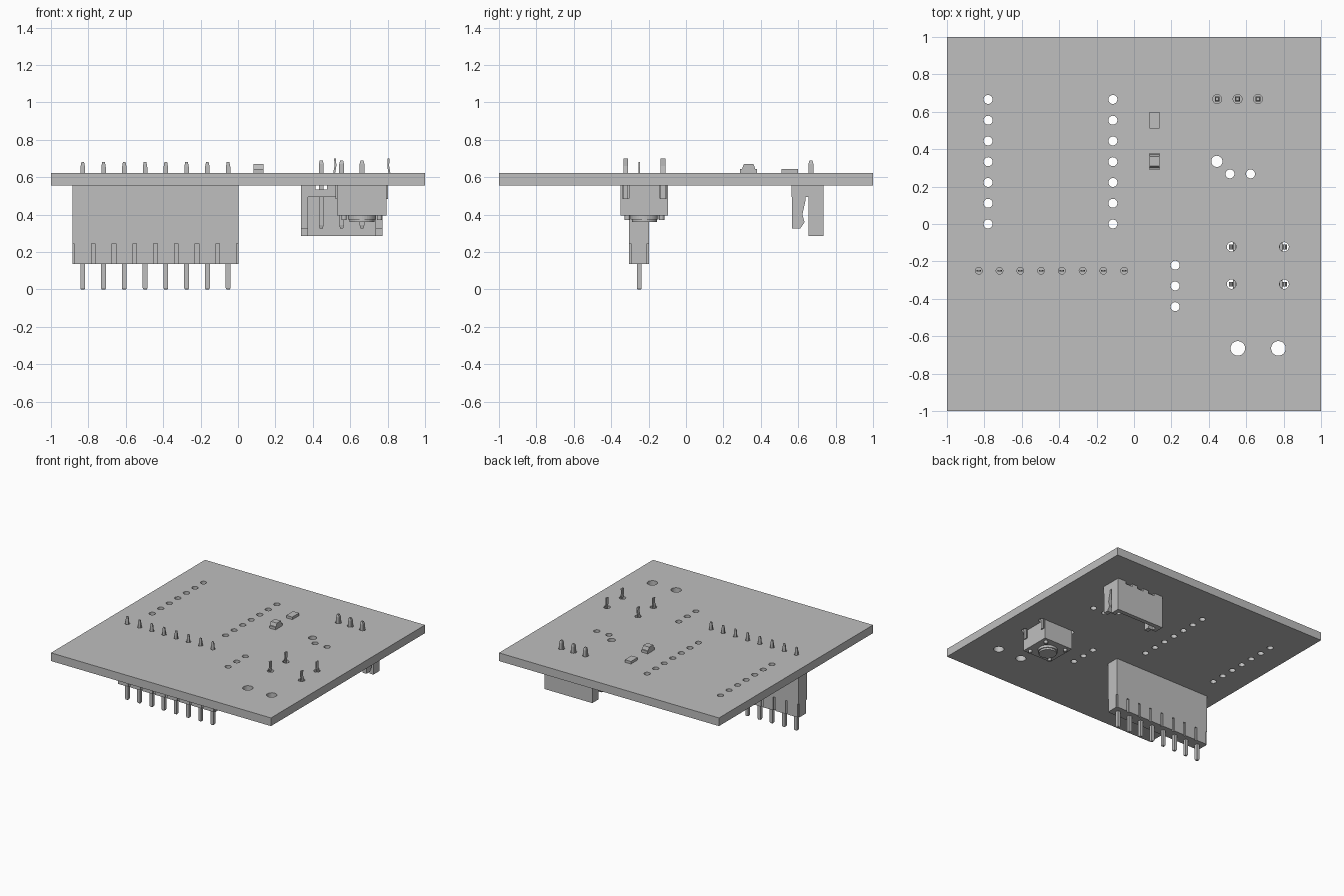
import bpy, bmesh, math
from mathutils import Matrix, Vector

cube = bpy.data.objects.get("Cube")
if cube:
    bpy.data.objects.remove(cube, do_unlink=True)

grey = bpy.data.materials.new("plain grey")
grey.use_nodes = True
tone = (0.52, 0.52, 0.52, 1)
grey.diffuse_color = tone
grey.node_tree.nodes["Principled BSDF"].inputs["Base Color"].default_value = tone


def finish(name, bm):
    bmesh.ops.recalc_face_normals(bm, faces=bm.faces)
    mesh = bpy.data.meshes.new(name)
    bm.to_mesh(mesh)
    bm.free()
    mesh.materials.append(grey)
    ob = bpy.data.objects.new(name, mesh)
    bpy.context.collection.objects.link(ob)
    return ob


def box(bm, x0, x1, y0, y1, z0, z1):
    size = Matrix.Diagonal((x1 - x0, y1 - y0, z1 - z0, 1))
    mid = Matrix.Translation(((x0 + x1) / 2, (y0 + y1) / 2, (z0 + z1) / 2))
    bmesh.ops.create_cube(bm, size=1, matrix=mid @ size)


def disc(bm, x, y, z0, z1, r_low, r_high=None, sides=32):
    bmesh.ops.create_cone(bm, cap_ends=True, segments=sides, radius1=r_low,
                          radius2=r_high or r_low, depth=z1 - z0,
                          matrix=Matrix.Translation((x, y, (z0 + z1) / 2)))


def stack(bm, x, y, rings):
    """Loft rectangles given as (z, half width x, half width y)."""
    loops = [[bm.verts.new((x + sx * hx, y + sy * hy, z))
              for sx, sy in ((-1, -1), (1, -1), (1, 1), (-1, 1))] for z, hx, hy in rings]
    for a, b in zip(loops, loops[1:]):
        for i in range(4):
            j = (i + 1) % 4
            bm.faces.new((a[i], a[j], b[j], b[i]))
    bm.faces.new(loops[0])
    bm.faces.new(loops[-1])


def extrude(bm, points, depth):
    face = bm.faces.new([bm.verts.new(p) for p in points])
    geom = bmesh.ops.extrude_face_region(bm, geom=[face])["geom"]
    moved = [v for v in geom if isinstance(v, bmesh.types.BMVert)]
    bmesh.ops.translate(bm, verts=moved, vec=Vector(depth))


def cut(ob, bm):
    """Subtract the shapes in bm and keep the resulting mesh."""
    cutter = finish("cutter", bm)
    cutter.hide_render = True
    mod = ob.modifiers.new("cut", "BOOLEAN")
    mod.operation, mod.solver, mod.object = "DIFFERENCE", "EXACT", cutter
    deps = bpy.context.evaluated_depsgraph_get()
    result = bpy.data.meshes.new_from_object(ob.evaluated_get(deps))
    ob.modifiers.clear()
    ob.data = result
    bpy.data.objects.remove(cutter, do_unlink=True)


PITCH = 0.111
BOTTOM, TOP = 0.555, 0.622
header_x = [-0.83 + i * PITCH for i in range(8)]
header_y = -0.25
socket_x = [0.445 + i * 0.109 for i in range(3)]
socket_y = 0.668
switch_x, switch_y = 0.662, -0.222

# Circuit board with drilled holes
bm = bmesh.new()
box(bm, -1, 1, -1, 1, BOTTOM, TOP)
board = finish("circuit_board", bm)
holes = [(x, i * PITCH, 0.024) for x in (-0.78, -0.113) for i in range(7)]
holes += [(0.22, -0.22 - i * PITCH, 0.024) for i in range(3)]
holes += [(0.443, 0.335, 0.03), (0.513, 0.268, 0.024), (0.623, 0.268, 0.024)]
holes += [(0.555, -0.665, 0.039), (0.772, -0.665, 0.039)]
holes += [(x, header_y, 0.018) for x in header_x]
holes += [(x, socket_y, 0.024) for x in socket_x]
holes += [(switch_x + sx * 0.141, switch_y + sy * 0.1, 0.025)
          for sx in (-1, 1) for sy in (-1, 1)]
bm = bmesh.new()
for x, y, r in holes:
    disc(bm, x, y, BOTTOM - 0.1, TOP + 0.1, r, sides=24)
cut(board, bm)

# Pin header housing with grooves near its lower edge
bm = bmesh.new()
box(bm, -0.886, 0.002, -0.305, -0.198, 0.135, BOTTOM)
housing = finish("header_housing", bm)
bm = bmesh.new()
for i in range(9):
    x = header_x[0] + (i - 0.5) * PITCH
    for y in (-0.305, -0.198):
        box(bm, x - 0.01, x + 0.01, y - 0.01, y + 0.01, 0.1, 0.245)
cut(housing, bm)

# Header pins: square below, flat tapered tails above
bm = bmesh.new()
for x in header_x:
    stack(bm, x, header_y, [(0, 0.009, 0.009), (0.008, 0.013, 0.013), (0.2, 0.013, 0.013)])
    stack(bm, x, header_y, [(0.5, 0.012, 0.005), (0.655, 0.012, 0.005), (0.682, 0.007, 0.004)])
finish("header_pins", bm)

# Push switch body, side grooves, corner studs and button
bm = bmesh.new()
box(bm, 0.53, 0.793, -0.35, -0.097, 0.395, BOTTOM)
body = finish("switch_body", bm)
bm = bmesh.new()
for x in (0.53, 0.793):
    for sy in (-1, 1):
        y = switch_y + sy * 0.1
        box(bm, x - 0.012, x + 0.012, y - 0.017, y + 0.017, 0.485, 0.6)
cut(body, bm)
bm = bmesh.new()
for sx in (-1, 1):
    for sy in (-1, 1):
        disc(bm, switch_x + sx * 0.095, switch_y + sy * 0.092, 0.372, 0.4, 0.014, sides=16)
finish("switch_studs", bm)
bm = bmesh.new()
disc(bm, switch_x, switch_y, 0.375, 0.4, 0.075)
disc(bm, switch_x, switch_y, 0.36, 0.378, 0.067)
finish("switch_button", bm)

# Bent switch legs
bm = bmesh.new()
bend = [(0.13, 0.485), (0.13, 0.56), (0.145, 0.61), (0.136, 0.66), (0.138, 0.7)]
for sx in (-1, 1):
    for sy in (-1, 1):
        y = switch_y + sy * 0.1 - 0.013
        outer = [(switch_x + sx * (x + 0.01), y, z) for x, z in bend]
        inner = [(switch_x + sx * x, y, z) for x, z in reversed(bend)]
        extrude(bm, outer + inner, (0, 0.026, 0))
finish("switch_legs", bm)

# Three pin socket: base with clearance notches, back wall, end walls, front tabs
bm = bmesh.new()
box(bm, 0.337, 0.772, 0.565, 0.735, 0.495, BOTTOM)
base = finish("socket_base", bm)
bm = bmesh.new()
for x in socket_x:
    box(bm, x - 0.03, x + 0.03, 0.5, 0.8, 0.534, 0.6)
cut(base, bm)
bm = bmesh.new()
box(bm, 0.337, 0.772, 0.7, 0.735, 0.285, 0.5)
for x in (0.337, 0.735):
    box(bm, x, x + 0.037, 0.655, 0.705, 0.285, 0.5)
    tab = [(0.567, 0.5), (0.64, 0.5), (0.64, 0.48), (0.622, 0.4),
           (0.634, 0.36), (0.61, 0.325), (0.567, 0.325)]
    extrude(bm, [(x, y, z) for y, z in tab], (0.037, 0, 0))
finish("socket_walls", bm)
bm = bmesh.new()
for x in socket_x:
    stack(bm, x, socket_y, [(0.325, 0.008, 0.008), (0.345, 0.013, 0.013),
                            (0.67, 0.013, 0.013), (0.69, 0.008, 0.008)])
finish("socket_pins", bm)

# Small surface parts
bm = bmesh.new()
box(bm, 0.082, 0.137, 0.51, 0.598, TOP, 0.643)
finish("flat_chip", bm)
bm = bmesh.new()
box(bm, 0.082, 0.137, 0.29, 0.38, TOP, 0.643)
stack(bm, 0.1095, 0.335, [(0.64, 0.0275, 0.037), (0.67, 0.0275, 0.026)])
finish("raised_chip", bm)
